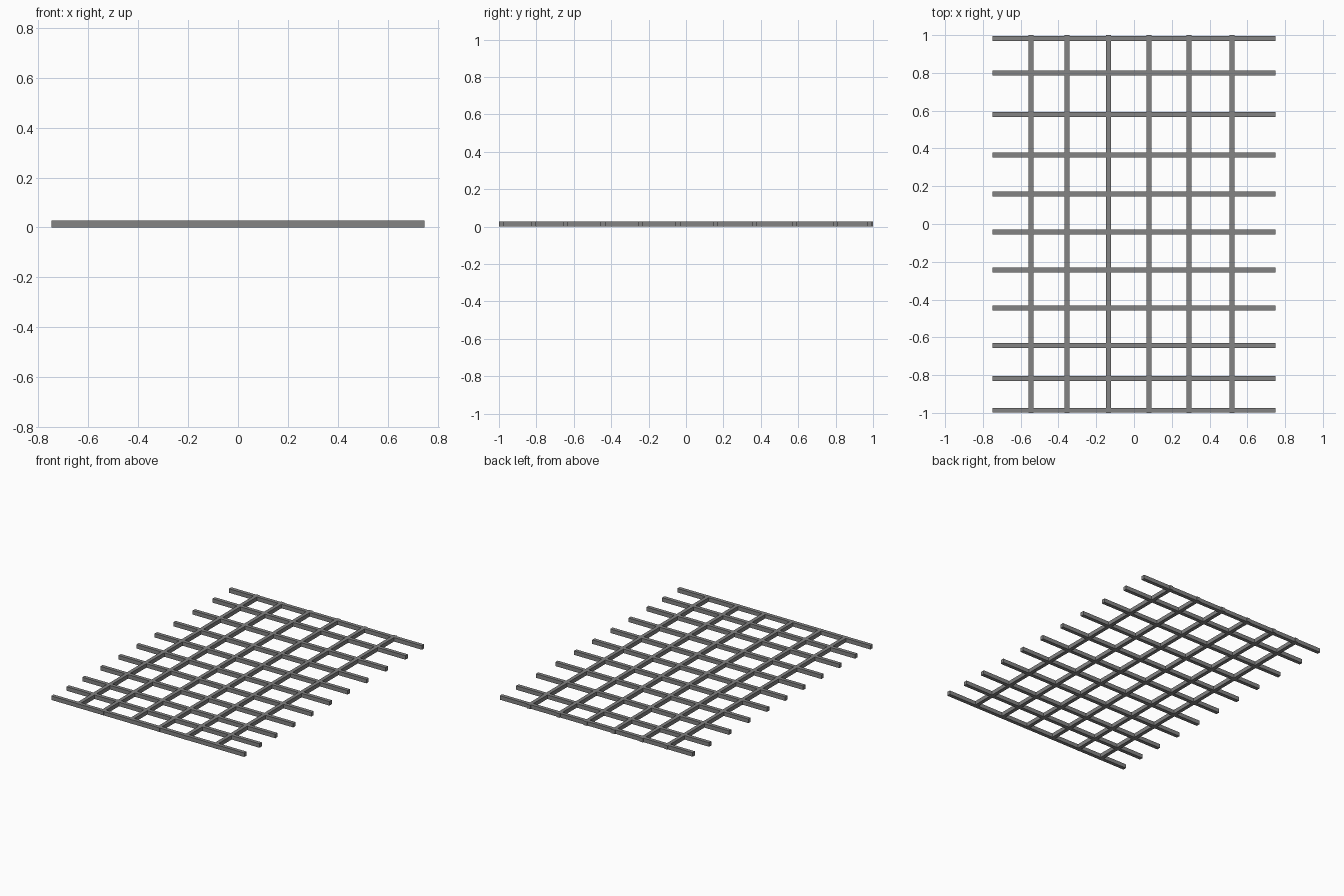
import bpy

if "Cube" in bpy.data.objects:
    bpy.data.objects.remove(bpy.data.objects["Cube"])

T = 0.026   # bar width
H = 0.028   # bar height

# Dark grey metal
mat = bpy.data.materials.new("dark_grey")
mat.diffuse_color = (0.23, 0.23, 0.23, 1)
mat.use_nodes = True
mat.node_tree.nodes["Principled BSDF"].inputs["Base Color"].default_value = mat.diffuse_color


def bar(name, x, y, sx, sy):
    bpy.ops.mesh.primitive_cube_add(size=1, location=(x, y, H / 2))
    ob = bpy.context.object
    ob.name = name
    ob.scale = (sx, sy, H)
    bpy.ops.object.transform_apply(location=False, rotation=False, scale=True)
    ob.data.materials.append(mat)
    return ob


# Cross bars, running left to right
for i, y in enumerate([0.981, 0.799, 0.58, 0.365, 0.159, -0.043,
                       -0.243, -0.444, -0.643, -0.817, -0.986]):
    bar(f"cross_bar_{i + 1}", 0, y, 1.496, T)

# Long bars, running front to back
for i, x in enumerate([-0.545, -0.354, -0.135, 0.08, 0.291, 0.519]):
    bar(f"long_bar_{i + 1}", x, 0, T, 2.0)
